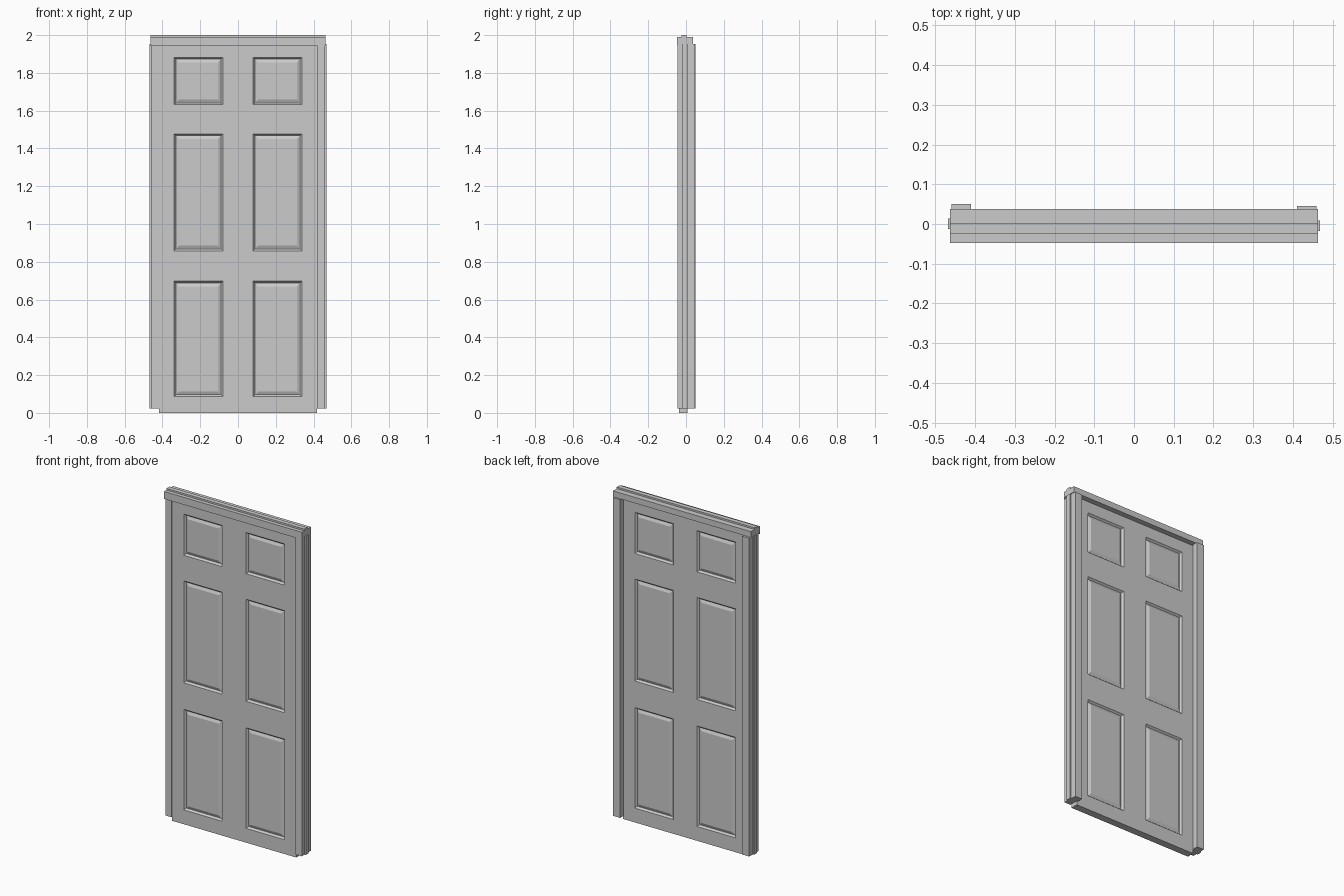
import bpy, bmesh

if "Cube" in bpy.data.objects:
    bpy.data.objects.remove(bpy.data.objects["Cube"])


def finish(name, bm):
    bmesh.ops.recalc_face_normals(bm, faces=bm.faces)
    mesh = bpy.data.meshes.new(name)
    bm.to_mesh(mesh)
    bm.free()
    obj = bpy.data.objects.new(name, mesh)
    bpy.context.collection.objects.link(obj)
    return obj


def extrusion(name, start, offset):
    """Close a profile of 3D points and sweep it along an offset vector."""
    bm = bmesh.new()
    face = bm.faces.new([bm.verts.new(p) for p in start])
    new = bmesh.ops.extrude_face_region(bm, geom=[face], use_keep_orig=True)
    verts = [g for g in new["geom"] if isinstance(g, bmesh.types.BMVert)]
    bmesh.ops.translate(bm, verts=verts, vec=offset)
    return finish(name, bm)


# Door slab: gridded front and back, panel cells recessed with raised fields
XS = [-0.417, -0.338, -0.08, 0.08, 0.338, 0.417]
ZS = [0.0, 0.087, 0.697, 0.858, 1.477, 1.632, 1.882, 1.952]
FRONT, BACK = -0.037, 0.008

bm = bmesh.new()
panels = []
for y in (FRONT, BACK):
    grid = [[bm.verts.new((x, y, z)) for z in ZS] for x in XS]
    for i in range(len(XS) - 1):
        for j in range(len(ZS) - 1):
            quad = [grid[i][j], grid[i + 1][j], grid[i + 1][j + 1], grid[i][j + 1]]
            face = bm.faces.new(quad if y == FRONT else quad[::-1])
            if i % 2 and j % 2:
                panels.append(face)
rim = [e for e in bm.edges if e.is_boundary]
bmesh.ops.bridge_loops(bm, edges=rim)
bmesh.ops.recalc_face_normals(bm, faces=bm.faces)
for thickness, depth in ((0.013, -0.011), (0.003, 0.0), (0.022, 0.007)):
    bmesh.ops.inset_individual(bm, faces=panels, thickness=thickness, depth=depth)
finish("door_slab", bm)

# Side jambs: rebated profile with door stop behind and outer tongue
JAMB = [(0.419, -0.045), (0.460, -0.045), (0.460, -0.018), (0.468, -0.018),
        (0.468, 0.009), (0.460, 0.009), (0.459, 0.045), (0.411, 0.045),
        (0.411, 0.010), (0.419, 0.010)]
for name, side, shift in (("right_jamb", 1, 0.0), ("left_jamb", -1, 0.005)):
    extrusion(name, [(side * x, y + shift, 0.022) for x, y in JAMB], (0, 0, 1.931))

# Head: front lip hanging down, tongue along the top
HEAD = [(-0.048, 1.945), (-0.038, 1.945), (-0.038, 1.954), (0.038, 1.954),
        (0.038, 1.990), (0.003, 1.990), (0.003, 2.0), (-0.025, 2.0),
        (-0.025, 1.990), (-0.048, 1.990)]
extrusion("door_head", [(-0.463, y, z) for y, z in HEAD], (0.926, 0, 0))
